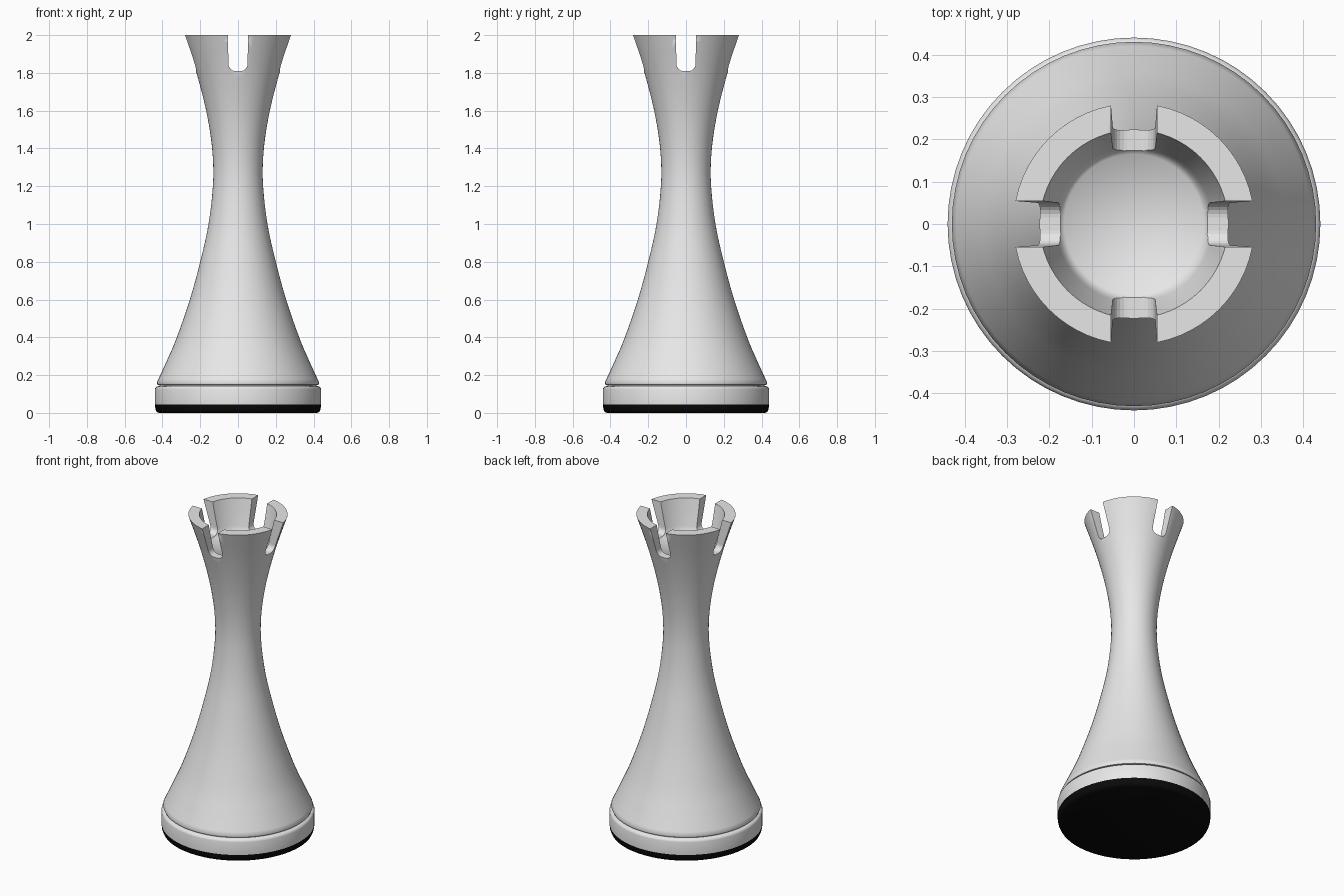
import bpy, bmesh, math

if "Cube" in bpy.data.objects:
    bpy.data.objects.remove(bpy.data.objects["Cube"])

SEG = 64


def material(name, rgb):
    m = bpy.data.materials.new(name)
    m.diffuse_color = (*rgb, 1)
    m.use_nodes = True
    m.node_tree.nodes["Principled BSDF"].inputs["Base Color"].default_value = m.diffuse_color
    return m


WHITE = material("light grey", (0.8, 0.8, 0.8))
BLACK = material("black felt", (0.003, 0.003, 0.003))


def add_object(name, bm, mat):
    bmesh.ops.recalc_face_normals(bm, faces=bm.faces)
    me = bpy.data.meshes.new(name)
    bm.to_mesh(me)
    bm.free()
    me.materials.append(mat)
    ob = bpy.data.objects.new(name, me)
    bpy.context.collection.objects.link(ob)
    return ob


def lathe(name, profile, mat):
    """Closed solid turned round z; the first and last rings are capped."""
    bm = bmesh.new()
    rings = []
    for r, z in profile:
        rings.append([bm.verts.new((r * math.cos(2 * math.pi * i / SEG),
                                    r * math.sin(2 * math.pi * i / SEG), z))
                      for i in range(SEG)])
    for a, b in zip(rings, rings[1:]):
        for i in range(SEG):
            j = (i + 1) % SEG
            bm.faces.new((a[i], a[j], b[j], b[i]))
    bm.faces.new(rings[0])
    bm.faces.new(rings[-1])
    return add_object(name, bm, mat)


def spline(points, steps=4):
    """Catmull-Rom curve through the points."""
    p = [points[0]] + points + [points[-1]]
    out = []
    for k in range(1, len(p) - 2):
        for s in range(steps):
            t = s / steps
            out.append(tuple(0.5 * (2 * b + (c - a) * t
                                    + (2 * a - 5 * b + 4 * c - d) * t * t
                                    + (3 * b - a - 3 * c + d) * t ** 3)
                             for a, b, c, d in zip(*p[k - 1:k + 3])))
    return out + [points[-1]]


def smooth(ob, angle):
    bpy.ops.object.select_all(action='DESELECT')
    ob.select_set(True)
    bpy.context.view_layer.objects.active = ob
    bpy.ops.object.shade_smooth_by_angle(angle=math.radians(angle))


# felt pad and base disc
felt = lathe("felt_pad", [(0.42, 0), (0.431, 0.006), (0.437, 0.02), (0.44, 0.045)], BLACK)
base = lathe("base_disc", [(0.44, 0.045), (0.44, 0.125), (0.437, 0.134), (0.43, 0.14),
                           (0.415, 0.143), (0.415, 0.15)], WHITE)

# flared body with a hollow cup at the top
outer = spline([(0.43, 0.16), (0.375, 0.28), (0.324, 0.4), (0.255, 0.6), (0.2, 0.8),
                (0.156, 1.0), (0.133, 1.2), (0.133, 1.35), (0.15, 1.5), (0.18, 1.65),
                (0.226, 1.82), (0.285, 2.0)])
cup = [(0.222, 2.0), (0.205, 1.92), (0.185, 1.84), (0.178, 1.815), (0.165, 1.80)]
tower = lathe("tower_body", [(0.412, 0.146), (0.426, 0.149)] + outer + cup, WHITE)

# round-bottomed slots cut through the rim in both directions
W, R, LOW, TOP = 0.05, 0.035, 1.81, 2.1
slot = [(-W - 0.007, TOP), (-W, LOW + R)]
for side in (-1, 1):
    arc = [(side * (W - R + R * math.cos(a)), LOW + R - R * math.sin(a))
           for a in [math.pi / 2 * k / 6 for k in range(1, 7)]]
    slot += arc if side < 0 else arc[::-1]
slot += [(W, LOW + R), (W + 0.007, TOP)]

for name, turn in (("slot_cutter_y", 0), ("slot_cutter_x", math.pi / 2)):
    bm = bmesh.new()
    face = bm.faces.new([bm.verts.new((x, -0.5, z)) for x, z in slot])
    ext = bmesh.ops.extrude_face_region(bm, geom=[face])
    bmesh.ops.translate(bm, vec=(0, 1, 0),
                        verts=[v for v in ext["geom"] if isinstance(v, bmesh.types.BMVert)])
    cutter = add_object(name, bm, WHITE)
    cutter.rotation_euler.z = turn
    cutter.hide_render = True
    cutter.hide_set(True)
    cut = tower.modifiers.new(name, 'BOOLEAN')
    cut.object = cutter
    cut.operation = 'DIFFERENCE'
    cut.solver = 'EXACT'

# softened battlement edges
bevel = tower.modifiers.new("soft_edges", 'BEVEL')
bevel.width = 0.008
bevel.segments = 3
bevel.limit_method = 'ANGLE'
bevel.angle_limit = math.radians(50)

for ob in (felt, base, tower):
    smooth(ob, 50)
